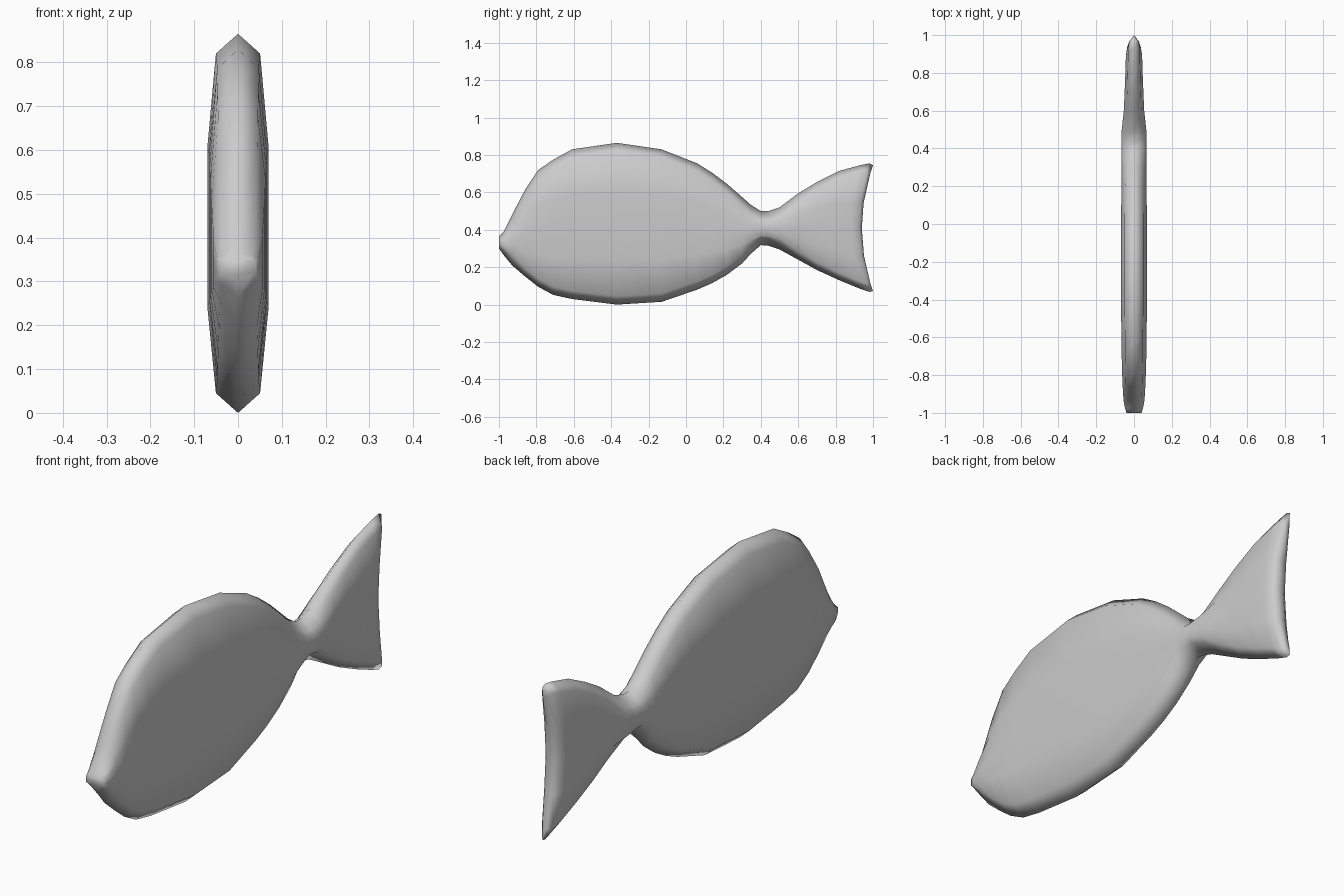
import bpy, bmesh

if "Cube" in bpy.data.objects:
    bpy.data.objects.remove(bpy.data.objects["Cube"])

# Stations along the fish: y, top z, bottom z, half width, trailing-edge hollow
STATIONS = [
    (-1.00, .365, .30, .040, 0), (-.975, .39, .265, .048, 0),
    (-.93, .48, .21, .056, 0), (-.86, .615, .15, .060, 0),
    (-.79, .72, .095, .063, 0), (-.71, .775, .052, .065, 0),
    (-.61, .83, .03, .066, 0), (-.37, .865, .0, .070, 0),
    (-.13, .83, .015, .070, 0), (.06, .755, .08, .068, 0),
    (.14, .705, .115, .067, 0), (.22, .645, .16, .066, 0),
    (.30, .575, .22, .066, 0), (.345, .535, .27, .066, 0),
    (.40, .50, .318, .066, 0), (.44, .50, .315, .066, 0),
    (.50, .52, .295, .065, 0), (.60, .595, .24, .054, 0),
    (.70, .655, .185, .050, .01), (.82, .715, .13, .046, .03),
    (.93, .745, .085, .043, .045), (.98, .755, .068, .036, .055),
    (1.0, .745, .072, .014, .06),
]


def half_section(zt, zb, w):
    """Side points from top ridge to bottom ridge: (x, z)."""
    h = zt - zb
    e = min(.045, .22 * h)
    return [(0, zt), (.72 * w, zt - e), (w, zt - .3 * h), (w, zt - .5 * h),
            (w, zb + .28 * h), (.72 * w, zb + e), (0, zb)]


bm = bmesh.new()
rings = []
for y, zt, zb, w, hollow in STATIONS:
    side = half_section(zt, zb, w)
    mid, half = (zt + zb) / 2, (zt - zb) / 2
    loop = side + [(-x, z) for x, z in reversed(side[1:-1])]
    rings.append([bm.verts.new((x, y - hollow * (1 - ((z - mid) / half) ** 2), z))
                  for x, z in loop])

# Skin between stations
n = len(rings[0])
for a, b in zip(rings, rings[1:]):
    for i in range(n):
        j = (i + 1) % n
        bm.faces.new((a[i], a[j], b[j], b[i]))

# Close nose and tail edge with strips across the thickness
for r in (rings[0], rings[-1]):
    for i in range(n // 2):
        quad = [r[i], r[i + 1], r[(n - i - 1) % n], r[(n - i) % n]]
        bm.faces.new(list(dict.fromkeys(quad)))

bmesh.ops.recalc_face_normals(bm, faces=bm.faces)
for f in bm.faces:
    f.smooth = True
mesh = bpy.data.meshes.new("fish_body")
bm.to_mesh(mesh)
bm.free()
bpy.context.collection.objects.link(bpy.data.objects.new("fish_body", mesh))
